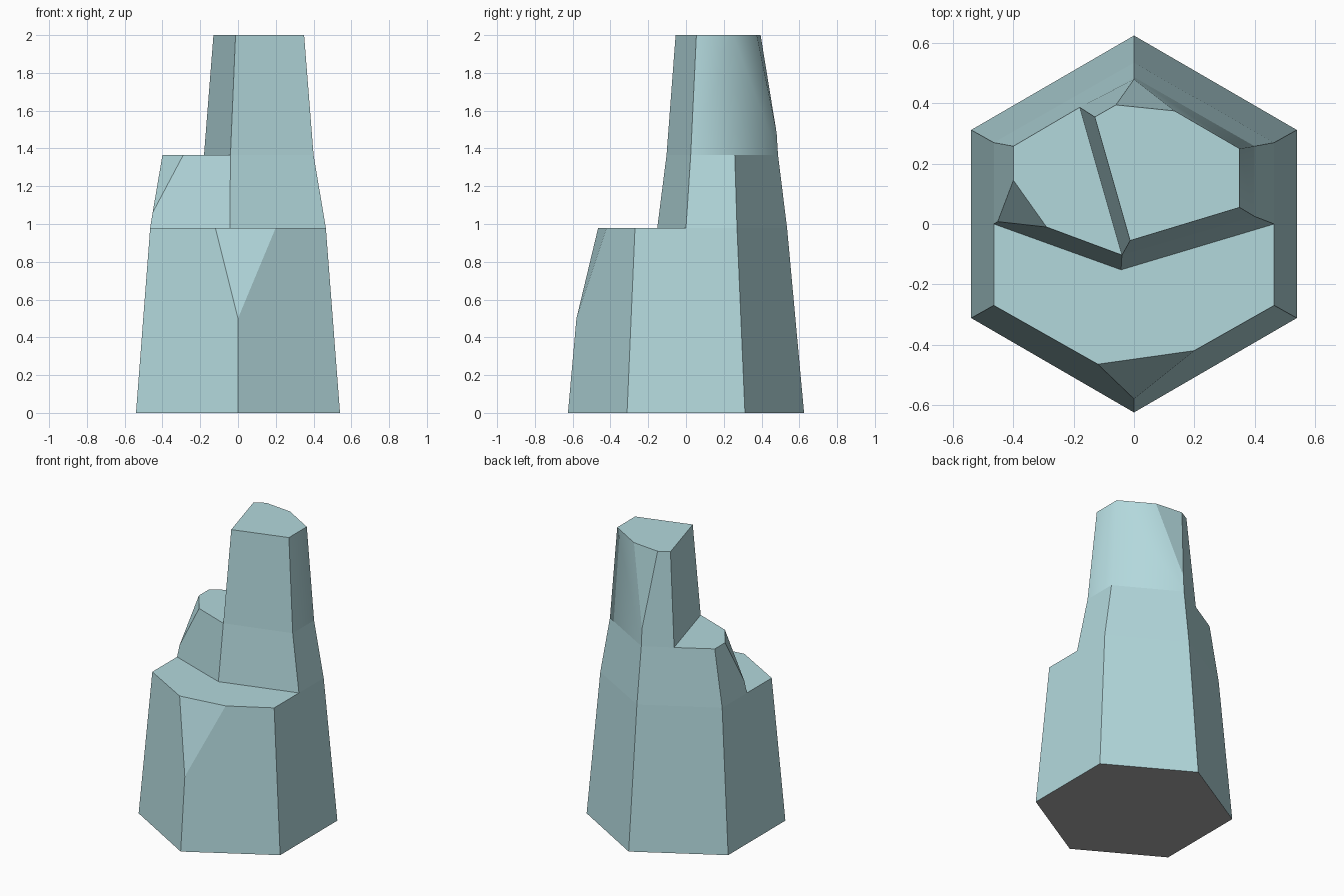
import bpy, bmesh

if "Cube" in bpy.data.objects:
    bpy.data.objects.remove(bpy.data.objects["Cube"])

bm = bmesh.new()


def ring(z, pts):
    return [bm.verts.new((x, y, z)) for x, y in pts]


def face(*verts, smooth=False, mat=0):
    f = bm.faces.new(verts)
    f.smooth = smooth
    f.material_index = mat


# Cross-sections: hexagonal foot, low ledge, middle shelf, top
B = ring(0, [(0, -.625), (.54, -.312), (.54, .312), (0, .625), (-.54, .312), (-.54, -.312)])
L = ring(.98, [(-.12, -.465), (.2, -.42), (.465, -.27), (.465, 0), (.465, .27),
               (0, .535), (-.465, .27), (-.465, 0), (-.465, -.27), (-.043, -.152)])
M = ring(1.365, [(-.04, -.103), (.4, .025), (.4, .258), (0, .487), (-.18, .387),
                 (-.4, .258), (-.4, .145), (-.29, -.01)])
T = ring(2, [(-.013, -.055), (.35, .055), (.35, .25), (.135, .375), (-.06, .395), (-.13, .355)])

# Tips of the three chipped corners
front_tip, = ring(.5, [(0, -.58)])
left_tip, = ring(1.06, [(-.452, .008)])
back_tip, = ring(1.48, [(0, .48)])

# Lower block
face(*B[::-1], mat=1)
face(B[5], B[0], front_tip, L[0], L[8])
face(B[0], B[1], L[2], L[1], front_tip)
face(front_tip, L[1], L[0])
face(B[1], B[2], L[4], L[3], L[2])
face(B[2], B[3], L[5], L[4])
face(B[3], B[4], L[6], L[5])
face(B[4], B[5], L[8], L[7], L[6])
face(L[0], L[1], L[2], L[3], L[9], L[7], L[8])

# Middle block
face(L[9], L[3], M[1], M[0])
face(L[3], L[4], M[2], M[1])
face(L[4], L[5], M[3], M[2])
face(L[5], L[6], M[5], M[4], M[3])
face(L[6], L[7], left_tip, M[6], M[5])
face(L[7], L[9], M[0], M[7], left_tip)
face(left_tip, M[7], M[6])
face(M[0], M[4], M[5], M[6], M[7])

# Tall shard, shaded smooth round its right back corner
face(M[0], M[1], T[1], T[0])
face(M[1], M[2], T[2], T[1], smooth=True)
face(M[2], M[3], back_tip, T[3], T[2], smooth=True)
face(back_tip, T[4], T[3])
face(M[3], M[4], T[5], T[4], back_tip)
face(M[4], M[0], T[0], T[5])
face(*T)

bmesh.ops.recalc_face_normals(bm, faces=bm.faces)
mesh = bpy.data.meshes.new("broken_hexagonal_column")
bm.to_mesh(mesh)
bm.free()

for name, colour in (("pale_stone", (.45, .69, .72, 1)), ("underside_grey", (.4, .4, .4, 1))):
    mat = bpy.data.materials.new(name)
    mat.diffuse_color = colour
    mat.use_nodes = True
    mat.node_tree.nodes["Principled BSDF"].inputs["Base Color"].default_value = mat.diffuse_color
    mesh.materials.append(mat)

column = bpy.data.objects.new("broken_hexagonal_column", mesh)
bpy.context.collection.objects.link(column)
